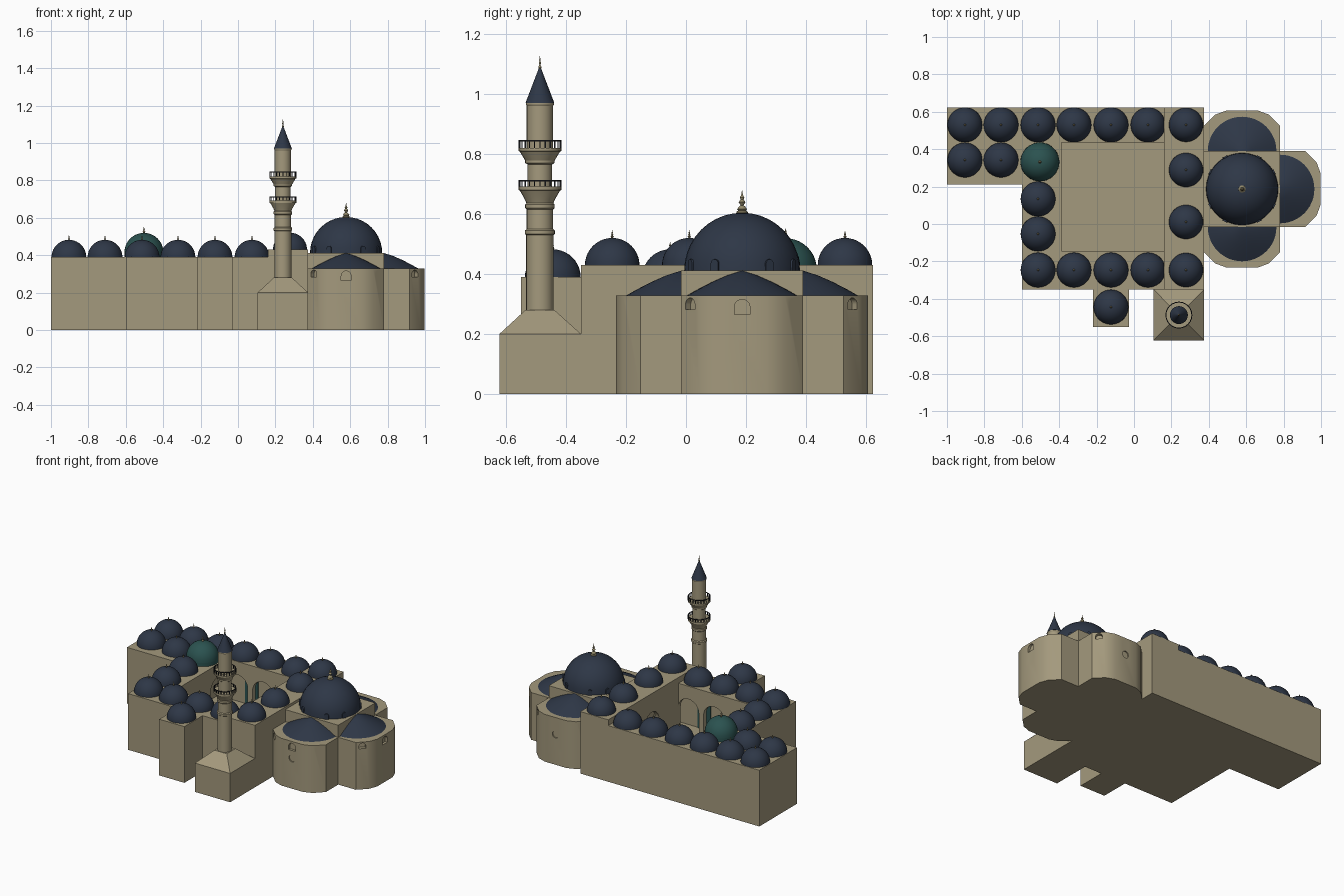
import bpy, bmesh, math
from mathutils import Matrix, Vector

if "Cube" in bpy.data.objects:
    bpy.data.objects.remove(bpy.data.objects["Cube"])


def material(name, rgb):
    m = bpy.data.materials.new(name)
    m.diffuse_color = (*rgb, 1)
    m.use_nodes = True
    m.node_tree.nodes["Principled BSDF"].inputs["Base Color"].default_value = m.diffuse_color
    return m


STONE = material("sandstone", (0.37, 0.32, 0.205))
BLUE = material("slate_blue", (0.027, 0.038, 0.062))
GREEN = material("dark_teal", (0.024, 0.085, 0.08))
IRON = material("dark_iron", (0.015, 0.016, 0.02))
GILT = material("aged_gilt", (0.30, 0.26, 0.15))


def finish(name, bm, mat):
    bmesh.ops.recalc_face_normals(bm, faces=bm.faces)
    me = bpy.data.meshes.new(name)
    bm.to_mesh(me)
    bm.free()
    me.materials.append(mat)
    ob = bpy.data.objects.new(name, me)
    bpy.context.collection.objects.link(ob)
    return ob


def prism(name, pts, h, mat=STONE, matrix=Matrix()):
    """Extrude a 2D outline by h along local z, then place it."""
    bm = bmesh.new()
    f = bm.faces.new([bm.verts.new((x, y, 0)) for x, y in pts])
    r = bmesh.ops.extrude_face_region(bm, geom=[f])
    bmesh.ops.translate(bm, vec=(0, 0, h), verts=[v for v in r["geom"] if isinstance(v, bmesh.types.BMVert)])
    bm.transform(matrix)
    return finish(name, bm, mat)


def box(name, x0, x1, y0, y1, z0, z1, mat=STONE):
    return prism(name, [(x0, y0), (x1, y0), (x1, y1), (x0, y1)], z1 - z0, mat, Matrix.Translation((0, 0, z0)))


def lathe(name, prof, loc, mat, seg=32, sweep=2 * math.pi, start=0.0):
    """Spin an (r, z) profile around a vertical axis at loc."""
    bm = bmesh.new()
    vs = [bm.verts.new((r, 0, z)) for r, z in prof]
    es = [bm.edges.new(p) for p in zip(vs, vs[1:])]
    bmesh.ops.rotate(bm, verts=vs, cent=(0, 0, 0), matrix=Matrix.Rotation(start, 3, 'Z'))
    bmesh.ops.spin(bm, geom=vs + es, cent=(0, 0, 0), axis=(0, 0, 1), angle=sweep, steps=seg)
    bmesh.ops.remove_doubles(bm, verts=bm.verts, dist=1e-5)
    bm.transform(Matrix.Translation(loc))
    return finish(name, bm, mat)


def facing(loc, ang):
    """Frame whose x is sideways, y is up and z points out along ang."""
    basis = Matrix(((0, 0, 1, 0), (1, 0, 0, 0), (0, 1, 0, 0), (0, 0, 0, 1)))
    return Matrix.Translation(loc) @ Matrix.Rotation(ang, 4, 'Z') @ basis


def arch_outline(r, height, n=12):
    arc = [(r * math.cos(math.pi * i / n), height - r + r * math.sin(math.pi * i / n)) for i in range(n + 1)]
    return [(-r, 0), (r, 0)] + arc


def cut(ob, cutter):
    cutter.hide_render = True
    m = ob.modifiers.new("cut", 'BOOLEAN')
    m.operation, m.solver, m.object = 'DIFFERENCE', 'EXACT', cutter
    bpy.context.view_layer.objects.active = ob
    bpy.ops.object.modifier_apply(modifier=m.name)
    bpy.data.objects.remove(cutter)


def finial(name, x, y, z, h, r):
    prof = [(0, -.1), (.6, -.1), (.6, .05), (1, .15), (.6, .27), (.3, .32), (.7, .45), (.3, .57), (.45, .66), (.2, .75), (0, 1)]
    lathe(name, [(a * r, b * h) for a, b in prof], (x, y, z), GILT, 10)


def dome(name, x, y, z, r, mat=BLUE, h=.027):
    prof = [(r * math.cos(i * math.pi / 20), r * math.sin(i * math.pi / 20)) for i in range(10)] + [(0, r)]
    lathe(name, prof, (x, y, z), mat, 36)
    finial(name + "_finial", x, y, z + r, h, h * .22)


# Courtyard building: outline, then hollow out court, galleries and arches
body = prism("courtyard_building", [(-1, .21), (-.6, .21), (-.6, -.35), (.375, -.35), (.375, .624), (-1, .624)], .39)
cut(body, box("court_cutter", -.387, .16, -.145, .435, .02, 1))
for b in ((-.57, .34, .465, .595), (-.57, .34, -.32, -.175), (-.57, -.417, -.25, .55), (.19, .34, -.25, .55)):
    cut(body, box("gallery_cutter", *b, .025, .355))
for x in (-.31, -.113, .083):
    for y, a in ((.42, 90), (-.13, -90)):
        cut(body, prism("arch_cutter", arch_outline(.08, .27), .06, STONE, facing((x, y, .03), math.radians(a))))
for ys, x, a in (((.33, .145, -.04), -.375, 180), ((.33, .145, -.04), .145, 0)):
    for y in ys:
        cut(body, prism("arch_cutter", arch_outline(.078, .27), .06, STONE, facing((x, y, .03), math.radians(a))))
box("hall_front_roof", .16, .375, -.35, .624, .388, .43)
box("gate_block", -.22, -.027, -.55, -.345, 0, .39)
# Teal doors on the gallery back walls
for x in (-.31, -.113, .083):
    for y, a in ((-.322, 90), (.597, -90)):
        prism("gallery_door", arch_outline(.05, .22), .008, GREEN, facing((x, y, .025), math.radians(a)))

# Small domes
row = (-.904, -.711, -.513, -.321, -.123, .075)
spots = [(x, .53) for x in row] + [(x, -.246) for x in row[2:]]
spots += [(-.904, .342), (-.711, .342), (-.513, .134), (-.513, -.053), (-.123, -.444)]
for x, y in spots:
    dome("small_dome", x, y, .389, .093)
for y in (.53, .289, .011, -.246):
    dome("hall_front_dome", .278, y, .429, .091)
lathe("green_dome_drum", [(.104, .38), (.104, .415)], (-.503, .332, 0), GREEN, 36)
dome("green_dome", -.503, .332, .415, .104, GREEN, .036)

# Prayer hall with the great dome
CX, CY, H = .578, .187, .203
box("prayer_hall", CX - H, CX + H, CY - H, CY + H, 0, .412)
dome("great_dome", CX, CY, .411, .193, BLUE, .078)
lathe("great_dome_cap", [(.02, .595), (.019, .607), (.01, .614), (0, .616)], (CX, CY, 0), GILT, 16)
for k in range(4):
    for d in (-28, 28):
        a = math.radians(90 * k + d)
        p = Vector((CX + .165 * math.cos(a), CY + .165 * math.sin(a), .411))
        prism("dome_window", arch_outline(.014, .038, 8), .032, BLUE, facing(p, a))

# Three apses with half-dome roofs
half = [(.135, .203), (.195, .143), (.217, .083)]
outline = [(-.01, .203)] + half + [(x, -y) for x, y in reversed(half)] + [(-.01, -.203)]
for side, deg in (("east", 0), ("north", 90), ("south", -90)):
    a = math.radians(deg)
    place = Matrix.Translation((CX, CY, 0)) @ Matrix.Rotation(a, 4, 'Z') @ Matrix.Translation((H, 0, 0))
    apse = prism(side + "_apse", outline, .328, STONE, place)
    cut(apse, prism("window_cutter", arch_outline(.026, .05), .05, STONE, facing(place @ Vector((.2, 0, .265)), a)))
    ring = [(.024 * math.cos(i * math.pi / 10), .024 * math.sin(i * math.pi / 10)) for i in range(20)]
    cut(apse, prism("round_cutter", ring, .05, STONE, facing(place @ Vector((.21, 0, .21)), a)))
    for s in (-1, 1):
        cut(apse, prism("corner_cutter", arch_outline(.022, .038), .06, STONE,
                        facing(place @ Vector((.148, s * .156, .282)), a + s * math.pi / 4)))
    c = place @ Vector((0, 0, 0))
    lathe(side + "_half_dome", [(0, .411), (.05, .395), (.1, .373), (.15, .347), (.187, .326)], c, BLUE, 24,
          math.pi, a - math.pi / 2)

# Minaret: block, sloped shoulder, shaft with two balconies, cone
MX, MY = .24, -.487
box("minaret_base", .105, .375, -.622, -.345, 0, .2)
bm = bmesh.new()
lo = [bm.verts.new(p) for p in ((.105, -.622, .2), (.375, -.622, .2), (.375, -.35, .2), (.105, -.35, .2))]
up = [bm.verts.new((MX + sx * .048, MY + sy * .048, .28)) for sx, sy in ((-1, -1), (1, -1), (1, 1), (-1, 1))]
bm.faces.new(lo)
bm.faces.new(up)
for i in range(4):
    j = (i + 1) % 4
    bm.faces.new((lo[i], lo[j], up[j], up[i]))
finish("minaret_shoulder", bm, STONE)
lathe("minaret_shaft", [(.046, .26), (.046, .53), (.05, .533), (.05, .545), (.044, .55), (.044, .615), (.049, .62),
                        (.049, .632), (.045, .636), (.05, .648), (.067, .678), (.072, .68), (.072, .692), (.041, .692),
                        (.041, .765), (.049, .77), (.049, .778), (.067, .808), (.072, .81), (.072, .82), (.044, .82),
                        (.044, .96), (.047, .965), (.047, .972), (0, .972)], (MX, MY, 0), STONE, 24)
lathe("minaret_cone", [(0, .97), (.048, .97), (.004, 1.085), (0, 1.085)], (MX, MY, 0), BLUE, 24)
finial("minaret_finial", MX, MY, 1.08, .052, .006)
for z, h in ((.692, .017), (.82, .022)):
    lathe("balcony_rail", [(.067, z + h), (.072, z + h), (.072, z + h + .004), (.067, z + h + .004), (.067, z + h)],
          (MX, MY, 0), IRON, 24)
    for i in range(24):
        t = i * math.pi / 12
        x, y = MX + .0695 * math.cos(t), MY + .0695 * math.sin(t)
        box("balcony_post", x - .002, x + .002, y - .002, y + .002, z, z + h, IRON)

# Smooth curved surfaces, keep edges sharp
bpy.ops.object.select_all(action='SELECT')
bpy.ops.object.shade_smooth_by_angle(angle=math.radians(30))
